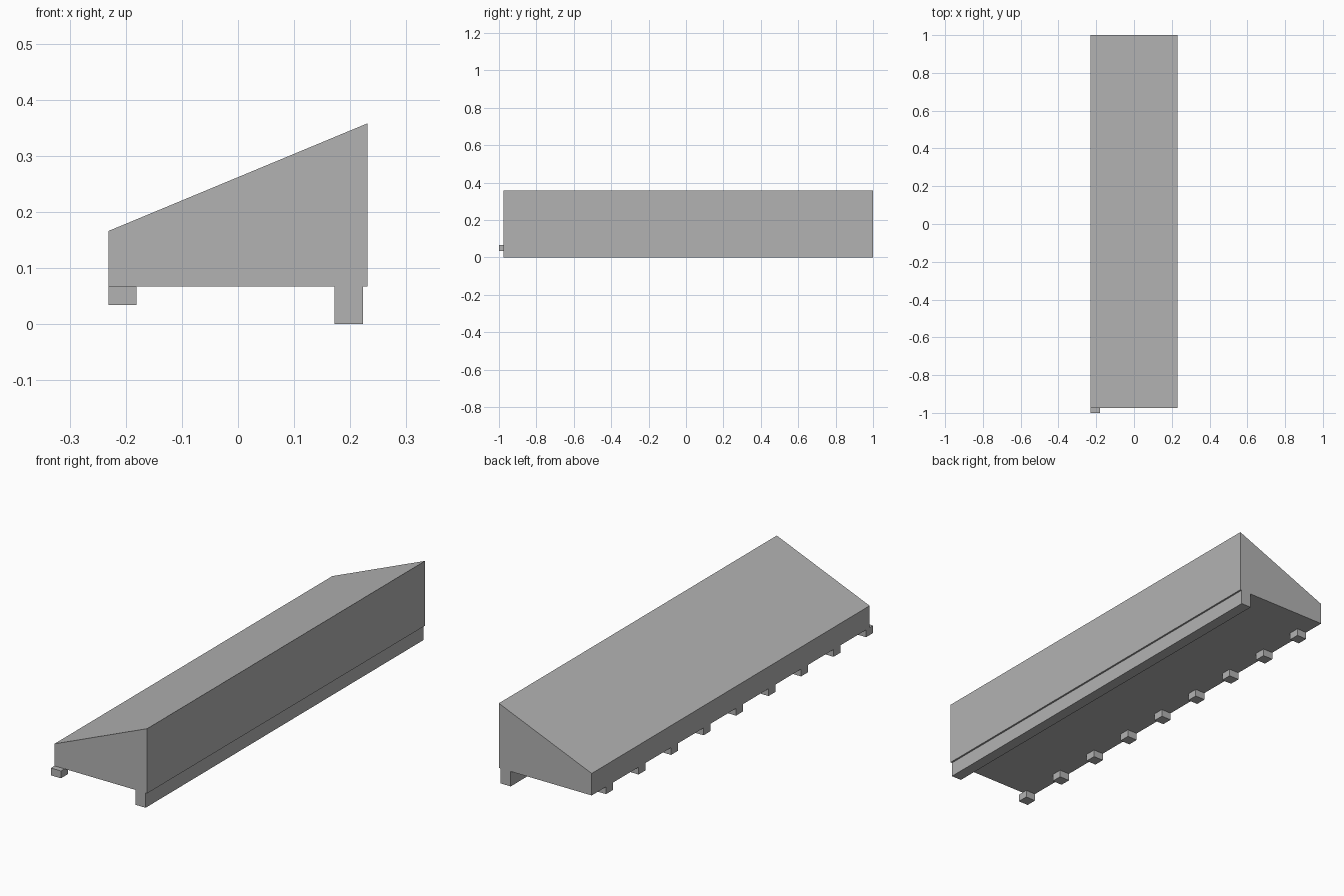
import bpy
import bmesh

cube = bpy.data.objects.get("Cube")
if cube:
    bpy.data.objects.remove(cube, do_unlink=True)

grey = bpy.data.materials.new("plain grey")
grey.use_nodes = True
colour = (0.45, 0.45, 0.45, 1)
grey.diffuse_color = colour
grey.node_tree.nodes["Principled BSDF"].inputs["Base Color"].default_value = colour

FRONT, BACK = -0.975, 1.0
LOW_X, HIGH_X = -0.231, 0.231
BASE_Z = 0.067


def extrude_profile(name, profile, y0, y1):
    """Sweep an x-z outline from y0 to y1 as a closed solid."""
    bm = bmesh.new()
    face = bm.faces.new([bm.verts.new((x, y0, z)) for x, z in profile])
    swept = bmesh.ops.extrude_face_region(bm, geom=[face])
    verts = [v for v in swept["geom"] if isinstance(v, bmesh.types.BMVert)]
    bmesh.ops.translate(bm, verts=verts, vec=(0, y1 - y0, 0))
    bmesh.ops.recalc_face_normals(bm, faces=bm.faces[:])
    mesh = bpy.data.meshes.new(name)
    bm.to_mesh(mesh)
    bm.free()
    mesh.materials.append(grey)
    obj = bpy.data.objects.new(name, mesh)
    bpy.context.collection.objects.link(obj)
    return obj


def rectangle(x0, x1, z0, z1):
    return [(x0, z0), (x1, z0), (x1, z1), (x0, z1)]


# Sloped wedge body
extrude_profile("sloped_body", [(LOW_X, BASE_Z), (HIGH_X, BASE_Z),
                                (HIGH_X, 0.358), (LOW_X, 0.166)], FRONT, BACK)

# Long rail under the tall side
extrude_profile("bottom_rail", rectangle(0.172, 0.223, 0, BASE_Z), FRONT, BACK)

# Row of small feet under the low side, the first overhanging the front end
FOOT, SPACING = 0.05, 0.231
for i in range(9):
    y = -1 + i * SPACING
    extrude_profile(f"small_foot_{i + 1}",
                    rectangle(LOW_X, LOW_X + FOOT, 0.034, BASE_Z), y, y + FOOT)
